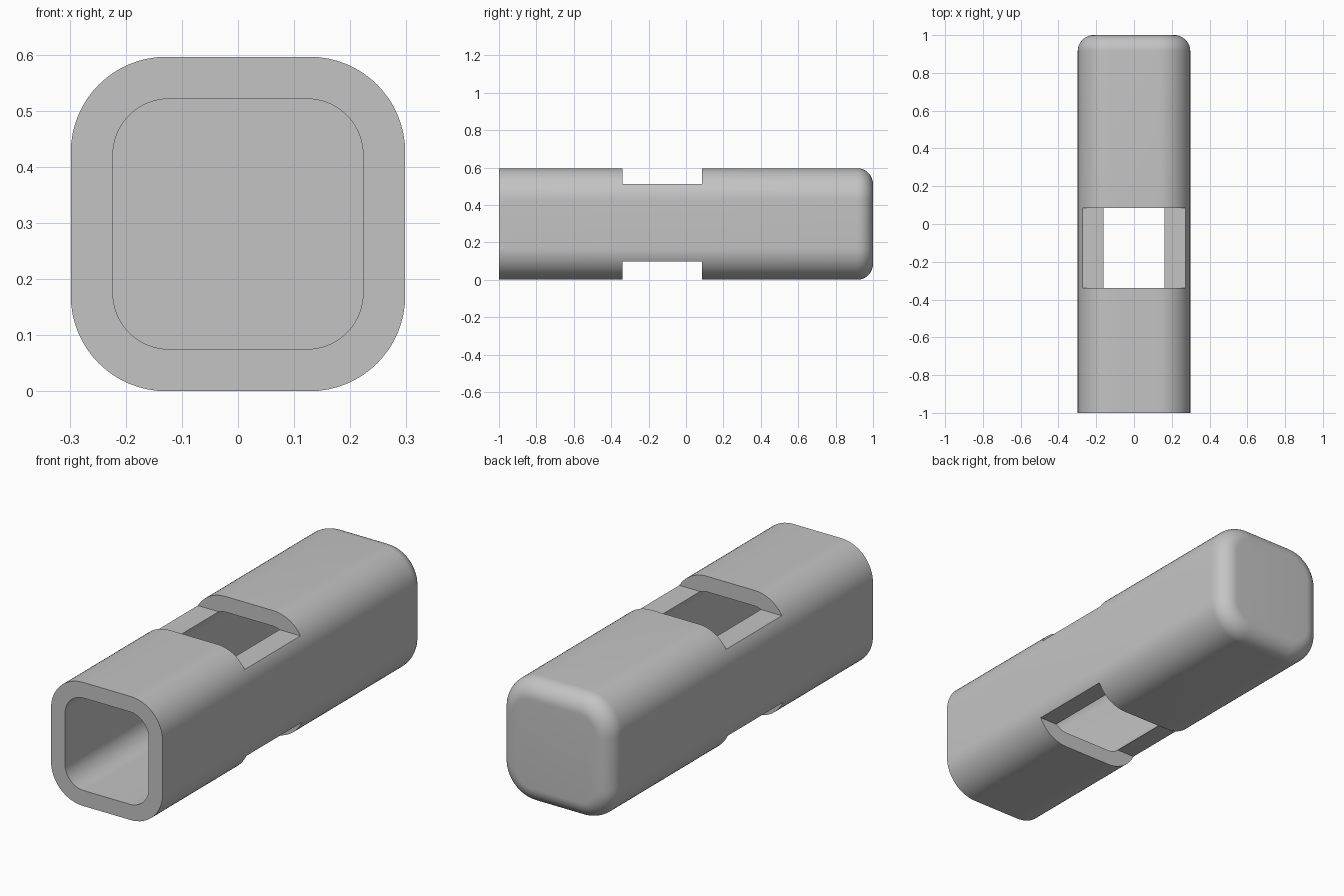
import bpy, bmesh, math

if "Cube" in bpy.data.objects:
    bpy.data.objects.remove(bpy.data.objects["Cube"], do_unlink=True)

HALF, RADIUS = 0.298, 0.17      # outer section
BORE, BORE_RADIUS = 0.223, 0.1  # inner section
FILLET = 0.085
CORNER_STEPS, FILLET_STEPS = 16, 12

grey = bpy.data.materials.new("Plain grey")
grey.use_nodes = True
colour = (0.55, 0.55, 0.55, 1)
grey.diffuse_color = colour
grey.node_tree.nodes["Principled BSDF"].inputs["Base Color"].default_value = colour


def ring(bm, half, radius, y):
    """Rounded square section at depth y."""
    verts = []
    c = half - radius
    for corner, (sx, sz) in enumerate([(1, 1), (-1, 1), (-1, -1), (1, -1)]):
        for i in range(CORNER_STEPS + 1):
            a = math.pi / 2 * (corner + i / CORNER_STEPS)
            verts.append(bm.verts.new((sx * c + radius * math.cos(a), y,
                                       HALF + sz * c + radius * math.sin(a))))
    return verts


def bridge(bm, a, b):
    n = len(a)
    for i in range(n):
        j = (i + 1) % n
        bm.faces.new((a[i], a[j], b[j], b[i]))


# Hollow sleeve: bore, open front rim, outer wall, rounded closed back
bm = bmesh.new()
rings = [ring(bm, BORE, BORE_RADIUS, 1 - (HALF - BORE)),
         ring(bm, BORE, BORE_RADIUS, -1)]
rings.append(ring(bm, HALF, RADIUS, -1))
for i in range(FILLET_STEPS + 1):
    a = math.pi / 2 * i / FILLET_STEPS
    inset = FILLET * (1 - math.cos(a))
    rings.append(ring(bm, HALF - inset, RADIUS - inset,
                      1 - FILLET + FILLET * math.sin(a)))
for a, b in zip(rings, rings[1:]):
    bridge(bm, a, b)
bm.faces.new(rings[0])
bm.faces.new(rings[-1])
bmesh.ops.recalc_face_normals(bm, faces=bm.faces[:])
mesh = bpy.data.meshes.new("sleeve")
bm.to_mesh(mesh)
bm.free()
sleeve = bpy.data.objects.new("sleeve", mesh)
bpy.context.collection.objects.link(sleeve)
mesh.materials.append(grey)

# Slots cut across the top and the underside
Y0, Y1 = -0.34, 0.085
for name, z0, z1 in [("top_slot_cutter", 0.513, 0.8),
                     ("bottom_slot_cutter", -0.2, 0.098)]:
    bpy.ops.mesh.primitive_cube_add(size=1, location=(0, (Y0 + Y1) / 2, (z0 + z1) / 2))
    cutter = bpy.context.object
    cutter.name = name
    cutter.scale = (1, Y1 - Y0, z1 - z0)
    cutter.hide_render = True
    cutter.data.materials.append(grey)
    bpy.context.view_layer.objects.active = sleeve
    cut = sleeve.modifiers.new(name, "BOOLEAN")
    cut.operation = "DIFFERENCE"
    cut.solver = "EXACT"
    cut.object = cutter
    bpy.ops.object.modifier_apply(modifier=cut.name)
    bpy.data.objects.remove(cutter, do_unlink=True)

# Smooth rounded walls, sharp rims
bpy.ops.object.select_all(action="DESELECT")
sleeve.select_set(True)
bpy.context.view_layer.objects.active = sleeve
bpy.ops.object.shade_smooth_by_angle(angle=math.radians(30))
